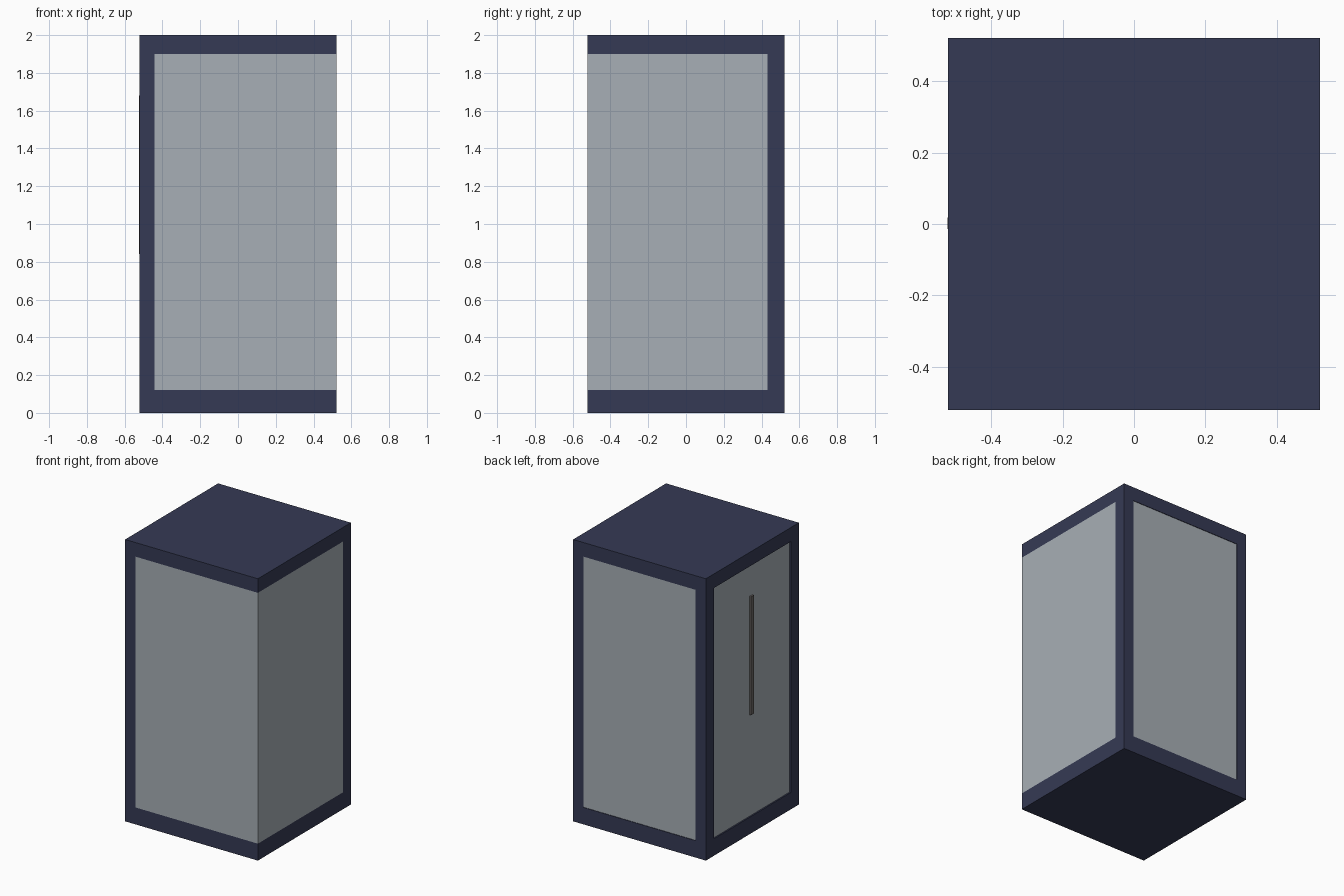
import bpy

if "Cube" in bpy.data.objects:
    bpy.data.objects.remove(bpy.data.objects["Cube"])


def material(name, rgb):
    m = bpy.data.materials.new(name)
    m.diffuse_color = (*rgb, 1.0)
    m.use_nodes = True
    m.node_tree.nodes["Principled BSDF"].inputs["Base Color"].default_value = m.diffuse_color
    return m


NAVY = material("navy_frame", (0.036, 0.042, 0.089))
GLASS = material("grey_glass", (0.39, 0.43, 0.465))
METAL = material("handle_metal", (0.15, 0.135, 0.13))


def box(name, x, y, z, mat):
    """Box from (min, max) ranges on each axis."""
    bpy.ops.mesh.primitive_cube_add(size=1, location=[sum(r) / 2 for r in (x, y, z)])
    o = bpy.context.object
    o.name = name
    o.scale = [r[1] - r[0] for r in (x, y, z)]
    bpy.ops.object.transform_apply(location=False, rotation=False, scale=True)
    o.data.materials.append(mat)
    return o


E = 0.521            # half width of the cabinet
BASE, TOP = 0.12, 1.90
PX, PY = 0.08, 0.09  # post section
T = 0.02             # pane thickness
MID = (BASE, TOP)

# Base and roof slabs
box("base", (-E, E), (-E, E), (0, BASE), NAVY)
box("roof", (-E, E), (-E, E), (TOP, 2.0), NAVY)

# Three corner posts; the front right corner is glass to glass
for name, sx, sy in (("front_left_post", -1, -1),
                     ("back_left_post", -1, 1),
                     ("back_right_post", 1, 1)):
    x = sorted((sx * E, sx * (E - PX)))
    y = sorted((sy * E, sy * (E - PY)))
    box(name, x, y, MID, NAVY)

# Flush panes meeting at the front right corner
box("front_glass", (-E + PX, E), (-E, -E + T), MID, GLASS)
box("right_glass", (E - T, E), (-E + T, E - PY), MID, GLASS)

# Back pane and side door pane, set slightly into the frame
box("back_glass", (-E + PX, E - PX), (E - T - 0.004, E - 0.004), MID, GLASS)
box("door_glass", (-E + 0.01, -E + 0.01 + T), (-E + PY, E - PY), MID, GLASS)

# Long vertical door handle
box("door_handle", (-E - 0.002, -E + 0.012), (-0.014, 0.018), (0.84, 1.68), METAL)
